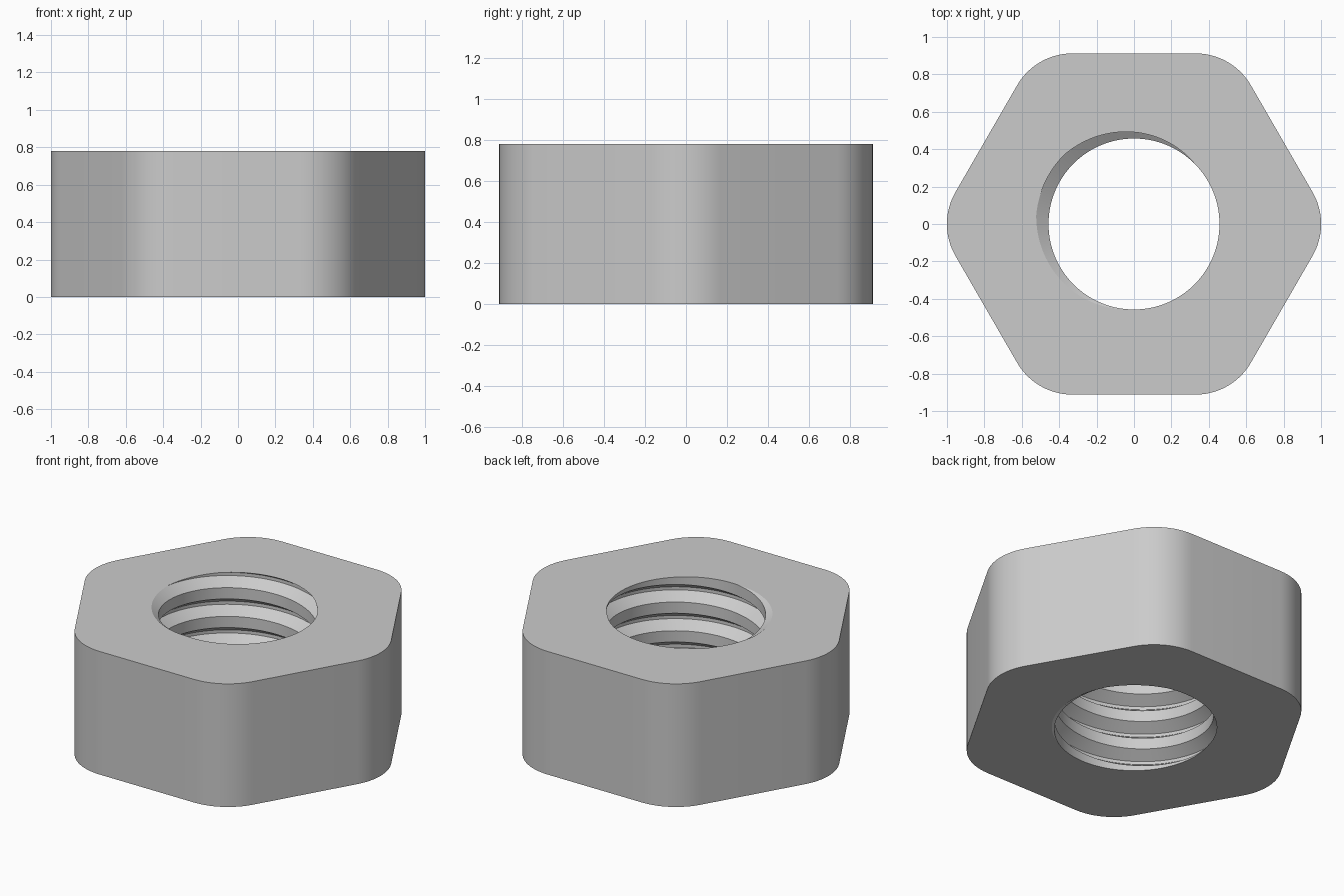
import bpy, bmesh
from math import pi, sin, cos, tan, radians

cube = bpy.data.objects.get("Cube")
if cube:
    bpy.data.objects.remove(cube, do_unlink=True)

HEIGHT, APOTHEM, FILLET = 0.78, 0.912, 0.34
MINOR, MAJOR, PITCH = 0.457, 0.525, 0.182
STEPS = 120                        # thread segments per turn
ROOT_ANGLE = radians(155)          # where the groove meets the top face

steel = bpy.data.materials.new("grey steel")
steel.use_nodes = True
grey = (0.6, 0.6, 0.6, 1)
steel.diffuse_color = grey
steel.node_tree.nodes["Principled BSDF"].inputs["Base Color"].default_value = grey

bm = bmesh.new()

# Internal thread: a trapezoid profile swept along a right-handed helix
profile = [(-0.305, MINOR), (-0.055, MAJOR), (0.055, MAJOR), (0.305, MINOR)]
base = HEIGHT - PITCH * ROOT_ANGLE / (2 * pi)
rows = []
for k in range(-7 * STEPS, 3 * STEPS + 1):
    a = 2 * pi * k / STEPS
    rows.append([bm.verts.new((r * cos(a), r * sin(a), base + PITCH * (k / STEPS + o)))
                 for o, r in profile])
for i in range(len(rows) - 1):
    for j in range(3):
        bm.faces.new((rows[i][j], rows[i][j + 1], rows[i + 1][j + 1], rows[i + 1][j]))
    if i + 1 + STEPS < len(rows):  # crest joins the next turn
        bm.faces.new((rows[i][3], rows[i + STEPS][0], rows[i + STEPS + 1][0], rows[i + 1][3]))

# Trim the thread flush with both end faces
for z, n in ((0, -1), (HEIGHT, 1)):
    bmesh.ops.bisect_plane(bm, geom=bm.verts[:] + bm.edges[:] + bm.faces[:], dist=1e-6,
                           plane_co=(0, 0, z), plane_no=(0, 0, n), clear_outer=True)
bmesh.ops.remove_doubles(bm, verts=bm.verts[:], dist=1e-5)

# Hexagonal wall with rounded corners
outline = []
centre = (APOTHEM - FILLET) / cos(pi / 6)
for c in range(6):
    for s in range(13):
        a = c * pi / 3 + radians(-30 + 5 * s)
        outline.append((centre * cos(c * pi / 3) + FILLET * cos(a),
                        centre * sin(c * pi / 3) + FILLET * sin(a)))
low = [bm.verts.new((x, y, 0)) for x, y in outline]
high = [bm.verts.new((x, y, HEIGHT)) for x, y in outline]
for i in range(len(outline)):
    j = (i + 1) % len(outline)
    bm.faces.new((low[i], low[j], high[j], high[i]))

# Flat end faces between the wall and the thread
for z in (0, HEIGHT):
    rim = [e for e in bm.edges if e.is_boundary
           and all(abs(v.co.z - z) < 1e-4 for v in e.verts)]
    bmesh.ops.triangle_fill(bm, edges=rim, use_beauty=True, normal=(0, 0, 1))
bmesh.ops.recalc_face_normals(bm, faces=bm.faces[:])

mesh = bpy.data.meshes.new("hex_nut")
bm.to_mesh(mesh)
bm.free()
mesh.materials.append(steel)
nut = bpy.data.objects.new("hex_nut", mesh)
bpy.context.collection.objects.link(nut)

bpy.ops.object.select_all(action='DESELECT')
nut.select_set(True)
bpy.context.view_layer.objects.active = nut
bpy.ops.object.shade_smooth_by_angle(angle=radians(30))
